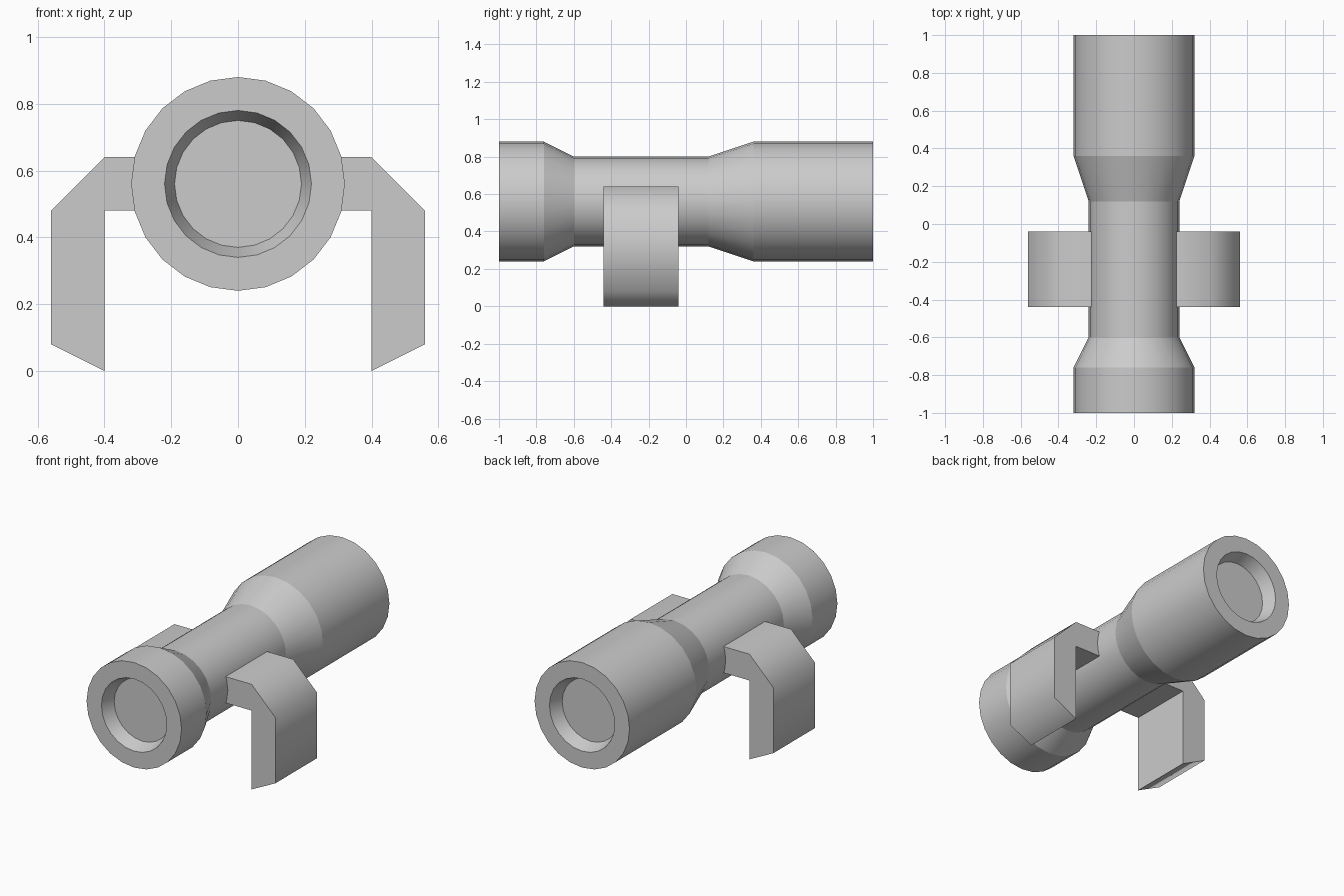
import bpy, bmesh
from math import sin, cos, pi, radians

if "Cube" in bpy.data.objects:
    bpy.data.objects.remove(bpy.data.objects["Cube"])

AXIS_Z = 0.56
SIDES = 24


def make_object(name, bm, angle):
    bmesh.ops.recalc_face_normals(bm, faces=bm.faces)
    mesh = bpy.data.meshes.new(name)
    bm.to_mesh(mesh)
    bm.free()
    obj = bpy.data.objects.new(name, mesh)
    bpy.context.collection.objects.link(obj)
    bpy.ops.object.select_all(action='DESELECT')
    obj.select_set(True)
    bpy.context.view_layer.objects.active = obj
    bpy.ops.object.shade_smooth_by_angle(angle=radians(angle))
    return obj


# Scope tube: lathed along y, with a recessed lens at each end
profile = [(0.19, -0.92), (0.22, -1), (0.32, -1), (0.32, -0.76), (0.24, -0.6),
           (0.24, 0.12), (0.32, 0.36), (0.32, 1), (0.22, 1), (0.19, 0.92)]
bm = bmesh.new()
rings = [[bm.verts.new((r * cos(2 * pi * i / SIDES), y, AXIS_Z + r * sin(2 * pi * i / SIDES)))
          for i in range(SIDES)] for r, y in profile]
for a, b in zip(rings, rings[1:]):
    for i in range(SIDES):
        j = (i + 1) % SIDES
        bm.faces.new((a[i], a[j], b[j], b[i]))
bm.faces.new(rings[0])
bm.faces.new(rings[-1])
make_object("scope_tube", bm, 16)

# Side mounting brackets: extruded profile, one per side
bracket = [(0.22, 0.64), (0.4, 0.64), (0.56, 0.48), (0.56, 0.08),
           (0.4, 0), (0.4, 0.48), (0.22, 0.48)]
for name, side in (("right_bracket", 1), ("left_bracket", -1)):
    bm = bmesh.new()
    face = bm.faces.new([bm.verts.new((side * x, -0.44, z)) for x, z in bracket])
    ext = bmesh.ops.extrude_face_region(bm, geom=[face], use_keep_orig=True)
    moved = [v for v in ext["geom"] if isinstance(v, bmesh.types.BMVert)]
    bmesh.ops.translate(bm, vec=(0, 0.4, 0), verts=moved)
    make_object(name, bm, 70)
